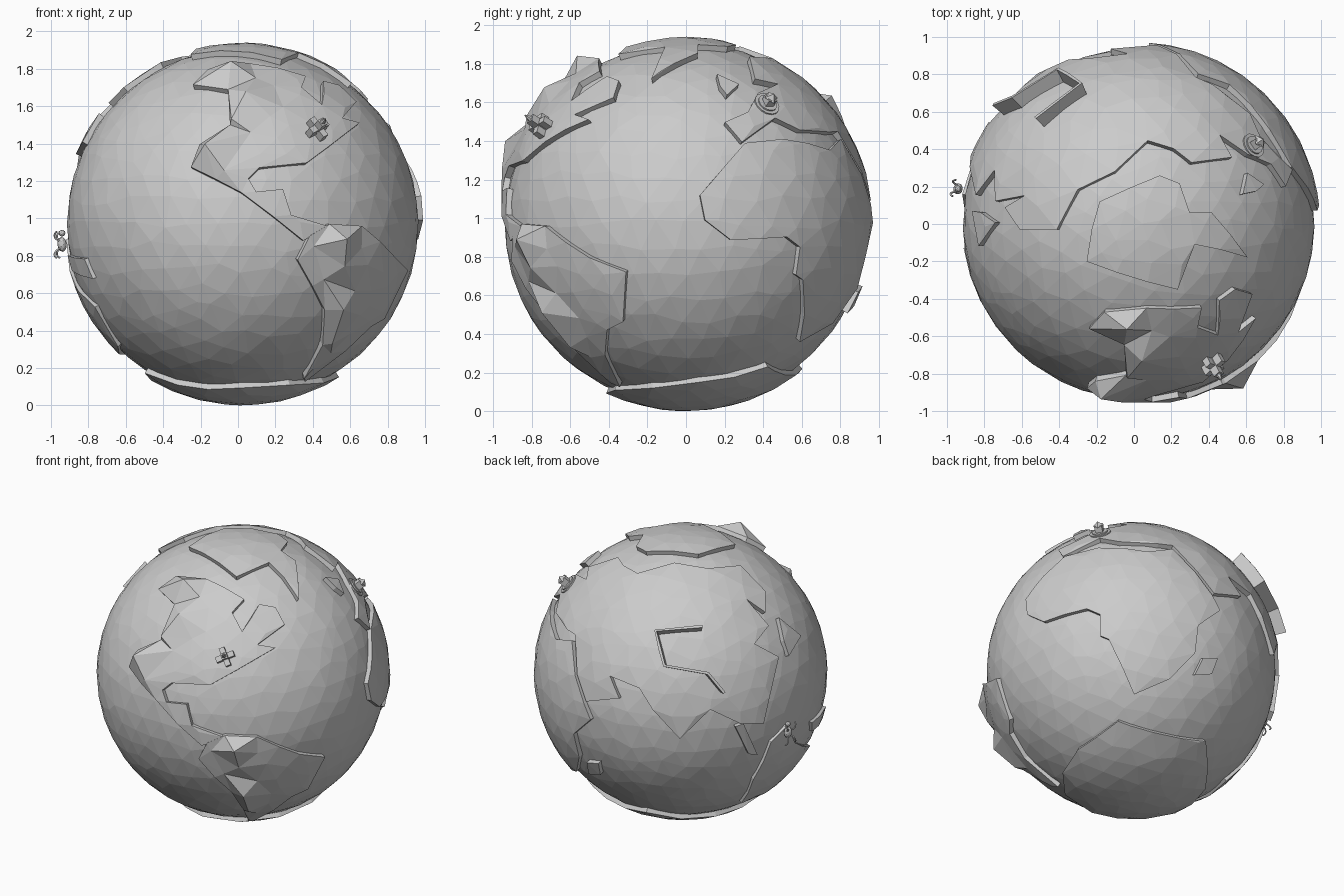
import bpy, bmesh, random
from math import radians, sin, cos, sqrt, pi
from mathutils import Vector, Matrix
from mathutils.geometry import delaunay_2d_cdt

if "Cube" in bpy.data.objects:
    bpy.data.objects.remove(bpy.data.objects["Cube"])

random.seed(4)
C = Vector((0.025, 0, 0.97))
SEA, LAND = 0.94, 0.97

# drawing planes: azimuth, elevation, centre u, centre v, scale
VIEWS = {"F": (-90, 0, 243, 224, 187), "R": (0, 0, 686, 224, 193),
         "T": (-90, 90, 1139, 224.5, 187), "A": (-55, 25, 244, 673, 152),
         "B": (125, 25, 680, 670, 152), "C": (52, -25, 1131, 670, 152)}


def spot(view, u, v):
    """Direction from the globe centre to a point on a drawing plane."""
    a, e, cu, cv, s = VIEWS[view]
    a, e = radians(a), radians(e)
    right = Vector((-sin(a), cos(a), 0))
    up = Vector((-sin(e) * cos(a), -sin(e) * sin(a), cos(e)))
    x, y = (u - cu) / s, (cv - v) / s
    d = sqrt(max(0, LAND * LAND - x * x - y * y))
    return (right * x + up * y + right.cross(up) * d).normalized()


def coast(text):
    """Reads 'A u v u v B u v ...' into directions."""
    out, view, nums = [], None, []
    for t in text.split():
        if t in VIEWS:
            view = t
        else:
            nums.append(float(t))
            if len(nums) == 2:
                out.append(spot(view, *nums))
                nums = []
    return out


def finish(name, bm, matrix=None):
    me = bpy.data.meshes.new(name)
    bm.to_mesh(me)
    bm.free()
    ob = bpy.data.objects.new(name, me)
    ob.matrix_world = matrix or Matrix.Translation(C)
    bpy.context.collection.objects.link(ob)
    return ob


# faceted ocean
bm = bmesh.new()
bmesh.ops.create_icosphere(bm, subdivisions=4, radius=1)
for v in bm.verts:
    j = Vector([random.uniform(-0.03, 0.03) for _ in range(3)])
    v.co = (v.co + j).normalized()
GRID = [v.co.copy() for v in bm.verts]
for v in bm.verts:
    v.co *= SEA
finish("ocean", bm)


def plate(name, outline, peaks=(), top=LAND):
    """Raised land slab following the sphere, with optional mountain peaks."""
    ring = []
    for a, b in zip(outline, outline[1:] + outline[:1]):
        n = max(1, int((a - b).length / 0.2 + 0.5))
        ring += [a.lerp(b, i / n).normalized() for i in range(n)]
    mid = sum(ring, Vector()).normalized()
    q = mid.to_track_quat('Z', 'Y')
    qi = q.inverted()

    def flat(p):
        p = qi @ p
        return Vector((p.x, p.y)) / (1 + p.z)

    def unflat(w):
        k = w.x * w.x + w.y * w.y
        return q @ Vector((2 * w.x, 2 * w.y, 1 - k)) / (1 + k)

    tips = [p for p, h in peaks]
    inner = [g for g in GRID if g.dot(mid) > -0.4
             and all((g - r).length > 0.06 for r in ring)
             and all((g - t).length > 0.1 for t in tips)]
    pts = [flat(p) for p in ring + tips + inner]
    vs, _, fs, *_ = delaunay_2d_cdt(pts, [], [list(range(len(ring)))], 1, 1e-5)
    bm = bmesh.new()
    made = []
    for w in vs:
        p = unflat(w)
        h = top
        for t, th in peaks:
            if (p - t).length < 0.004:
                h = th
        made.append(bm.verts.new(p * h))
    for f in fs:
        face = bm.faces.new([made[i] for i in f])
        face.normal_update()
        if face.normal.dot(face.calc_center_median()) < 0:
            face.normal_flip()
    bmesh.ops.delete(bm, geom=[v for v in bm.verts if not v.link_faces], context='VERTS')
    rim = [e for e in bm.edges if len(e.link_faces) == 1]
    ext = bmesh.ops.extrude_edge_only(bm, edges=rim)
    for g in ext["geom"]:
        if isinstance(g, bmesh.types.BMVert):
            g.co = g.co.normalized() * 0.915
    bmesh.ops.recalc_face_normals(bm, faces=bm.faces)
    bm.faces.ensure_lookup_table()
    if bm.faces[0].normal.dot(bm.faces[0].calc_center_median()) < 0:
        bmesh.ops.reverse_faces(bm, faces=bm.faces)
    return finish(name, bm)


def heights(text, hs):
    return list(zip(coast(text), hs))


# continents
plate("north_america", coast(
    "A 162 590 180 577 210 580 247 600 235 613 245 632 262 605 278 608 287 625 260 645"
    " 278 648 240 670 213 685 175 683 166 690 170 702 190 704 195 725 228 737 205 745"
    " 160 700 133 667 142 650 165 640 178 605"),
    heights("F 232 72 246 98 232 122 208 150 225 172", (1.04, 1.02, 1.0, 1.05, 1.0)))
plate("south_america", coast(
    "F 310 236 330 224 R 545 226 590 258 626 272 623 322 607 330 605 355 620 387"
    " F 305 378 323 345 325 310 298 260"),
    heights("F 340 238 342 265 338 305 330 340", (1.045, 1.0, 1.03, 1.0)))
plate("greenland", coast(
    "T 1087 262 1092 230 1100 202 1160 176 1180 184 1190 213 1212 213 1248 258 1220 250"
    " 1195 245 1178 290"))
plate("africa", coast(
    "R 745 143 700 195 705 220 731 240 787 237 800 247 796 275 803 280"
    " C 1118 680 1130 706 1165 690 1190 663 1193 635 1215 618 1207 603 1190 580 1168 556"
    " R 830 150 783 139"))
plate("eurasia", coast(
    "T 1192 163 1174 149 1148 141 1115 172 1078 190 1057 230 1020 230 1005 208 1025 196"
    " B 765 625 751 643 775 656 766 695 760 722 737 722 707 708 677 737 650 708 637 687"
    " 608 675 617 697 C 1209 601 1192 579 1168 552"
    " R 830 132 800 130 775 118 742 142 725 122 748 112 758 93 778 84 755 79"))
plate("antarctica", coast(
    "C 1115 732 1150 742 1203 748 1205 790 F 145 373 178 385 240 388 290 385"
    " R 652 388 700 382"))


def lump(points):
    return [Vector(p).normalized() for p in points]


plate("southern_continent", lump([(-.91, .29, -.16), (-.95, .16, -.08), (-.93, .05, -.25),
      (-.8, -.32, -.45), (-.68, -.22, -.67), (-.63, .23, -.71), (-.8, .33, -.45)]), top=0.96)

# islands
plate("northwest_island", coast("R 717 74 739 84 727 95 720 86"))
plate("east_island", coast("B 775 617 797 635 785 655 780 640"))
plate("southeast_island", coast("B 732 725 740 722 754 753 745 752"))
plate("african_island", coast("C 1190 685 1198 668 1213 667 1207 683"))
plate("ocean_island", lump([(-.94, -.13, -.17), (-.86, -.42, -.19), (-.82, -.45, -.3),
                            (-.91, -.16, -.25)]), top=0.96)

# long defensive wall standing on the land
path = coast("B 698 629 655 633 659 650 663 665 703 672 718 690")
bm = bmesh.new()
rows = [[bm.verts.new(p * r) for r in (0.93, 1.05)] for p in path]
for a, b in zip(rows, rows[1:]):
    bm.faces.new((a[0], b[0], b[1], a[1]))
wall = finish("long_wall", bm)
mod = wall.modifiers.new("thickness", 'SOLIDIFY')
mod.thickness, mod.offset = 0.018, 0


def stand(d, r=0.96):
    """Frame standing upright on the globe."""
    return Matrix.Translation(C + d * r) @ d.to_track_quat('Z', 'Y').to_matrix().to_4x4()


def block(name, frame, loc, size):
    bm = bmesh.new()
    bmesh.ops.create_cube(bm, size=1)
    bmesh.ops.transform(bm, matrix=Matrix.Translation(loc) @ Matrix.Diagonal((*size, 1)), verts=bm.verts)
    finish(name, bm, frame)


def cone(name, frame, z, r1, r2, h, n):
    bm = bmesh.new()
    bmesh.ops.create_cone(bm, cap_ends=True, segments=n, radius1=r1, radius2=r2, depth=h)
    bmesh.ops.translate(bm, vec=(0, 0, z + h / 2), verts=bm.verts)
    finish(name, bm, frame)


def ball(name, frame, loc, size):
    bm = bmesh.new()
    bmesh.ops.create_icosphere(bm, subdivisions=2, radius=1)
    bmesh.ops.transform(bm, matrix=Matrix.Translation(loc) @ Matrix.Diagonal((*size, 1)), verts=bm.verts)
    finish(name, bm, frame)


# stepped skyscraper with cross-shaped plan
f = stand(spot("F", 316, 131)) @ Matrix.Rotation(radians(25), 4, 'Z')
block("skyscraper_wing_a", f, (0, 0, 0.03), (0.125, 0.036, 0.06))
block("skyscraper_wing_b", f, (0, 0, 0.025), (0.036, 0.125, 0.06))
block("skyscraper_core", f, (0, 0, 0.05), (0.042, 0.042, 0.11))
cone("skyscraper_spire", f, 0.1, 0.018, 0.003, 0.04, 6)

# monument on a round base
f = stand(spot("R", 767, 104), 0.965)
for r, h in ((0.07, 0.008), (0.052, 0.016)):
    cone("monument_base", f, 0, r, r, h, 14)
block("monument_body", f, (0, 0, 0.035), (0.05, 0.05, 0.05))
cone("monument_roof", f, 0.055, 0.04, 0.0, 0.03, 4)

# small animal with curled limbs and tail
f = stand(Vector((-0.975, 0.19, -0.11)).normalized(), 0.955)
up = (f.to_3x3().inverted() @ Vector((0, 0, 1))).normalized()
side = up.cross(Vector((0, 0, 1))).normalized()
out = Vector((0, 0, 1))
ball("animal_body", f, out * 0.035, (0.03, 0.04, 0.025))
ball("animal_head", f, out * 0.035 + up * 0.06, (0.018, 0.018, 0.018))
limbs = [(s, t) for s in (-1, 1) for t in (-1, 1)]
for s, t in limbs:
    cu = bpy.data.curves.new("animal_limb", 'CURVE')
    cu.dimensions, cu.bevel_depth, cu.bevel_resolution = '3D', 0.005, 1
    cu.use_fill_caps = True
    sp = cu.splines.new('POLY')
    sp.points.add(6)
    for i, p in enumerate(sp.points):
        a = i / 6 * pi * 0.8
        p.co = (*(out * (0.035 + 0.035 * sin(a)) + up * t * (0.02 + 0.035 * (1 - cos(a)) * 0.8)
                  + side * s * (0.015 + 0.03 * i / 6)), 1)
    ob = bpy.data.objects.new("animal_limb", cu)
    ob.matrix_world = f
    bpy.context.collection.objects.link(ob)
